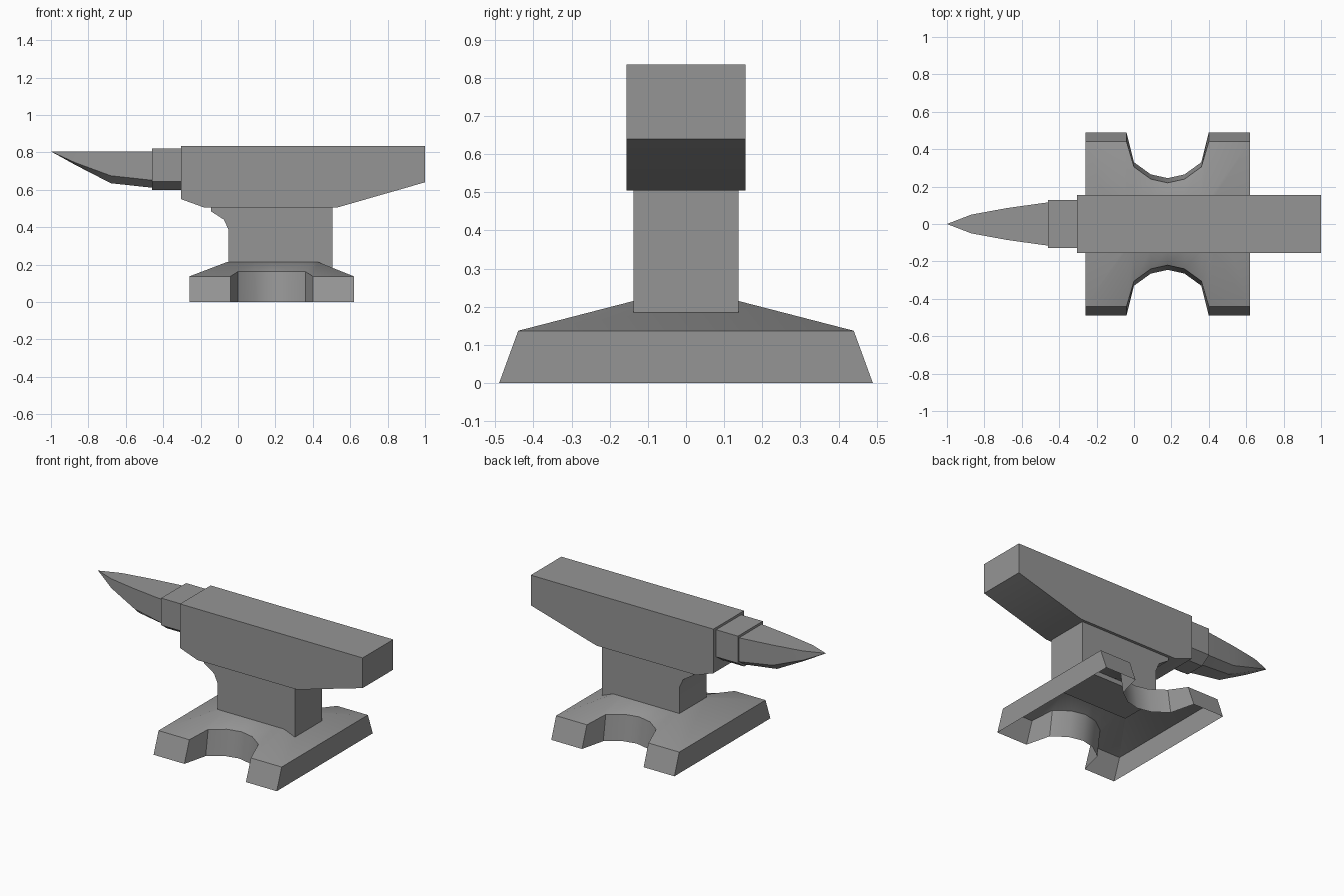
import bpy, bmesh, math

cube = bpy.data.objects.get("Cube")
if cube:
    bpy.data.objects.remove(cube, do_unlink=True)

iron = bpy.data.materials.new("iron_grey")
iron.use_nodes = True
GREY = (0.30, 0.30, 0.30, 1)
iron.diffuse_color = GREY
iron.node_tree.nodes["Principled BSDF"].inputs["Base Color"].default_value = GREY


def finish(name, bm, flip_check=True):
    """Turn a bmesh into a named iron object, smooth below 30 degrees."""
    bmesh.ops.recalc_face_normals(bm, faces=bm.faces)
    mesh = bpy.data.meshes.new(name)
    bm.to_mesh(mesh)
    bm.free()
    mesh.materials.append(iron)
    obj = bpy.data.objects.new(name, mesh)
    bpy.context.collection.objects.link(obj)
    bpy.ops.object.select_all(action='DESELECT')
    obj.select_set(True)
    bpy.context.view_layer.objects.active = obj
    bpy.ops.object.shade_smooth_by_angle(angle=math.radians(30))
    return obj


def loft(name, rings, cap_start=True, cap_end=True):
    """Skin a list of equal closed rings."""
    bm = bmesh.new()
    loops = [[bm.verts.new(p) for p in ring] for ring in rings]
    for a, b in zip(loops, loops[1:]):
        for i in range(len(a)):
            j = (i + 1) % len(a)
            bm.faces.new((a[i], a[j], b[j], b[i]))
    if cap_start:
        bm.faces.new(loops[0])
    if cap_end:
        bm.faces.new(loops[-1])
    bmesh.ops.remove_doubles(bm, verts=bm.verts, dist=0.0005)
    return finish(name, bm)


def slab(name, profile, half):
    """Extrude an xz profile to both sides of the centre plane."""
    return loft(name, [[(x, y, z) for x, z in profile] for y in (-half, half)])


def chamfered(x, half, top, side, low):
    """Flat-topped section with the two lower corners cut."""
    right = [(half, top), (half, side), (half * 0.5, low)]
    return [(x, y, z) for y, z in right] + [(x, -y, z) for y, z in reversed(right)]


# Working block with sloping heel
slab("body", [(-0.305, 0.835), (1, 0.835), (1, 0.64), (0.53, 0.505),
              (-0.18, 0.505), (-0.305, 0.55)], 0.156)

# Waist with a flare under the horn
slab("waist", [(-0.145, 0.51), (0.505, 0.51), (0.505, 0.185), (-0.05, 0.185),
               (-0.05, 0.385), (-0.075, 0.44), (-0.145, 0.485)], 0.138)

# Collar and horn
loft("collar", [chamfered(x, 0.127, 0.82, 0.645, 0.60) for x in (-0.46, -0.30)])
loft("horn", [chamfered(-0.45, 0.117, 0.805, 0.65, 0.61),
              chamfered(-0.68, 0.085, 0.805, 0.675, 0.635),
              chamfered(-0.87, 0.05, 0.805, 0.745, 0.733),
              chamfered(-1, 0.0001, 0.805, 0.805, 0.805)], cap_end=False)

# Hollow spreading base: rows of x, ground depth, rim depth, rim height
MID = 0.18
half_row = [(-0.44, 0.49, 0.44, 0.137), (-0.22, 0.49, 0.44, 0.137),
            (-0.18, 0.33, 0.305, 0.163), (-0.09, 0.265, 0.24, 0.163)]
row = half_row + [(0, 0.245, 0.22, 0.163)] + [(-r[0], *r[1:]) for r in reversed(half_row)]
ground, rim, crown = [], [], []
for s, points in ((-1, row), (1, row[::-1])):
    for dx, y0, y1, z1 in points:
        ground.append((MID + dx, s * y0, 0))
        rim.append((MID + dx, s * y1, z1))
        crown.append((MID + max(-0.235, min(0.245, dx)), s * 0.138, 0.215))
loft("base", [ground, rim, crown], cap_start=False)
